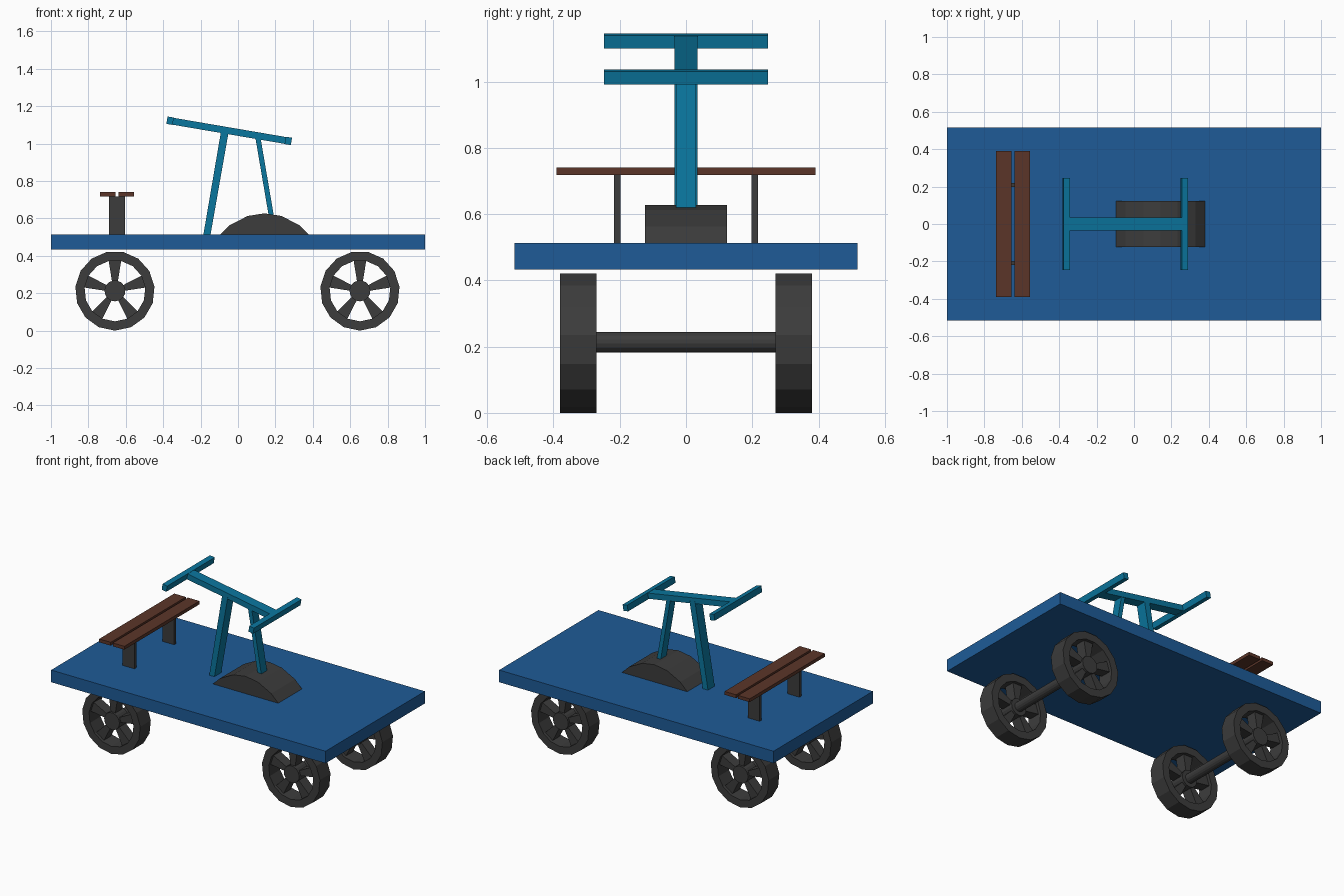
import bpy, bmesh
from math import sin, cos, tau, pi
from mathutils import Vector

if "Cube" in bpy.data.objects:
    bpy.data.objects.remove(bpy.data.objects["Cube"])


def material(name, r, g, b):
    m = bpy.data.materials.new(name)
    m.diffuse_color = (r, g, b, 1)
    m.use_nodes = True
    m.node_tree.nodes["Principled BSDF"].inputs["Base Color"].default_value = m.diffuse_color
    return m


BLUE = material("deck_blue", 0.013, 0.105, 0.31)
TEAL = material("lever_teal", 0.003, 0.18, 0.34)
BROWN = material("bench_brown", 0.105, 0.036, 0.022)
DARK = material("dark_metal", 0.045, 0.045, 0.045)


def add_prism(bm, profile, y0, y1):
    """Extrude a closed x-z profile along y."""
    a = [bm.verts.new((x, y0, z)) for x, z in profile]
    b = [bm.verts.new((x, y1, z)) for x, z in profile]
    n = len(profile)
    faces = [bm.faces.new(a), bm.faces.new(b)]
    faces += [bm.faces.new((a[i], a[(i + 1) % n], b[(i + 1) % n], b[i])) for i in range(n)]
    bmesh.ops.recalc_face_normals(bm, faces=faces)


def finish(name, bm, mat):
    mesh = bpy.data.meshes.new(name)
    bm.to_mesh(mesh)
    bm.free()
    mesh.materials.append(mat)
    ob = bpy.data.objects.new(name, mesh)
    bpy.context.collection.objects.link(ob)
    return ob


def prism(name, profile, y0, y1, mat):
    bm = bmesh.new()
    add_prism(bm, profile, y0, y1)
    return finish(name, bm, mat)


def box(name, x0, x1, y0, y1, z0, z1, mat):
    return prism(name, [(x0, z0), (x1, z0), (x1, z1), (x0, z1)], y0, y1, mat)


def beam(name, p, q, thick, half_y, mat):
    """Slanted bar in the x-z plane from p to q."""
    p, q = Vector(p), Vector(q)
    d = (q - p).normalized()
    s = Vector((-d.y, d.x)) * thick / 2
    return prism(name, [p - s, q - s, q + s, p + s], -half_y, half_y, mat)


def circle(r, n, start=pi / 2):
    return [(r * cos(start + tau * i / n), r * sin(start + tau * i / n)) for i in range(n)]


# Deck
box("deck", -1, 1, -0.517, 0.517, 0.433, 0.513, BLUE)

# Bench
for name, x in (("rear", -0.738), ("front", -0.639)):
    box(f"bench_plank_{name}", x, x + 0.084, -0.391, 0.391, 0.718, 0.74, BROWN)
for name, y in (("right", -0.218), ("left", 0.197)):
    box(f"bench_leg_{name}", -0.69, -0.603, y, y + 0.021, 0.513, 0.718, DARK)

# Gear housing: a shallow arc on the deck
arc = [(0.24, 0.511), (0.187, 0.563), (0.09, 0.613), (0, 0.627),
       (-0.09, 0.613), (-0.187, 0.563), (-0.24, 0.511)]
prism("gear_housing", [(x + 0.142, z) for x, z in arc], -0.124, 0.124, DARK)

# Pump lever: rocking beam, two cross handles, post and push rod
left, right = Vector((-0.363, 1.122)), Vector((0.269, 1.014))
along = (right - left).normalized()
beam("rocker_beam", left, right, 0.037, 0.034, TEAL)
for name, c in (("rear", left), ("front", right)):
    beam(f"handle_{name}", c - along * 0.017, c + along * 0.017, 0.04, 0.247, TEAL)
prism("lever_post", [(-0.185, 0.513), (-0.147, 0.513), (-0.05, 1.063), (-0.09, 1.07)],
      -0.035, 0.035, TEAL)
beam("push_rod", (0.182, 0.59), (0.106, 1.035), 0.027, 0.03, TEAL)


# Wheels: 15-sided rim, hub and five flaring spokes
def wheel(name, cx, y0, y1):
    n, R, r = 15, 0.2125, 0.163
    bm = bmesh.new()
    loops = []
    for rad, y in ((R, y0), (R, y1), (r, y1), (r, y0)):
        loops.append([bm.verts.new((x, y, z)) for x, z in circle(rad, n, -pi / 2)])
    for k in range(4):
        a, b = loops[k], loops[(k + 1) % 4]
        for i in range(n):
            j = (i + 1) % n
            bm.faces.new((a[i], a[j], b[j], b[i]))
    bmesh.ops.recalc_face_normals(bm, faces=bm.faces[:])
    add_prism(bm, circle(0.056, n, -pi / 2), y0 + 0.006, y1 - 0.006)
    for k in range(5):
        t = pi / 2 + tau * k / 5
        u, v = Vector((cos(t), sin(t))), Vector((-sin(t), cos(t)))
        add_prism(bm, [u * 0.04 - v * 0.014, u * 0.164 - v * 0.034,
                       u * 0.164 + v * 0.034, u * 0.04 + v * 0.014], y0 + 0.02, y1 - 0.02)
    finish(name, bm, DARK).location = (cx, 0, 0.2125)


for end, cx in (("rear", -0.658), ("front", 0.652)):
    wheel(f"wheel_{end}_right", cx, -0.38, -0.27)
    wheel(f"wheel_{end}_left", cx, 0.27, 0.38)
    axle = prism(f"axle_{end}", circle(0.031, 15), -0.29, 0.29, DARK)
    axle.location = (cx, 0, 0.2125)
